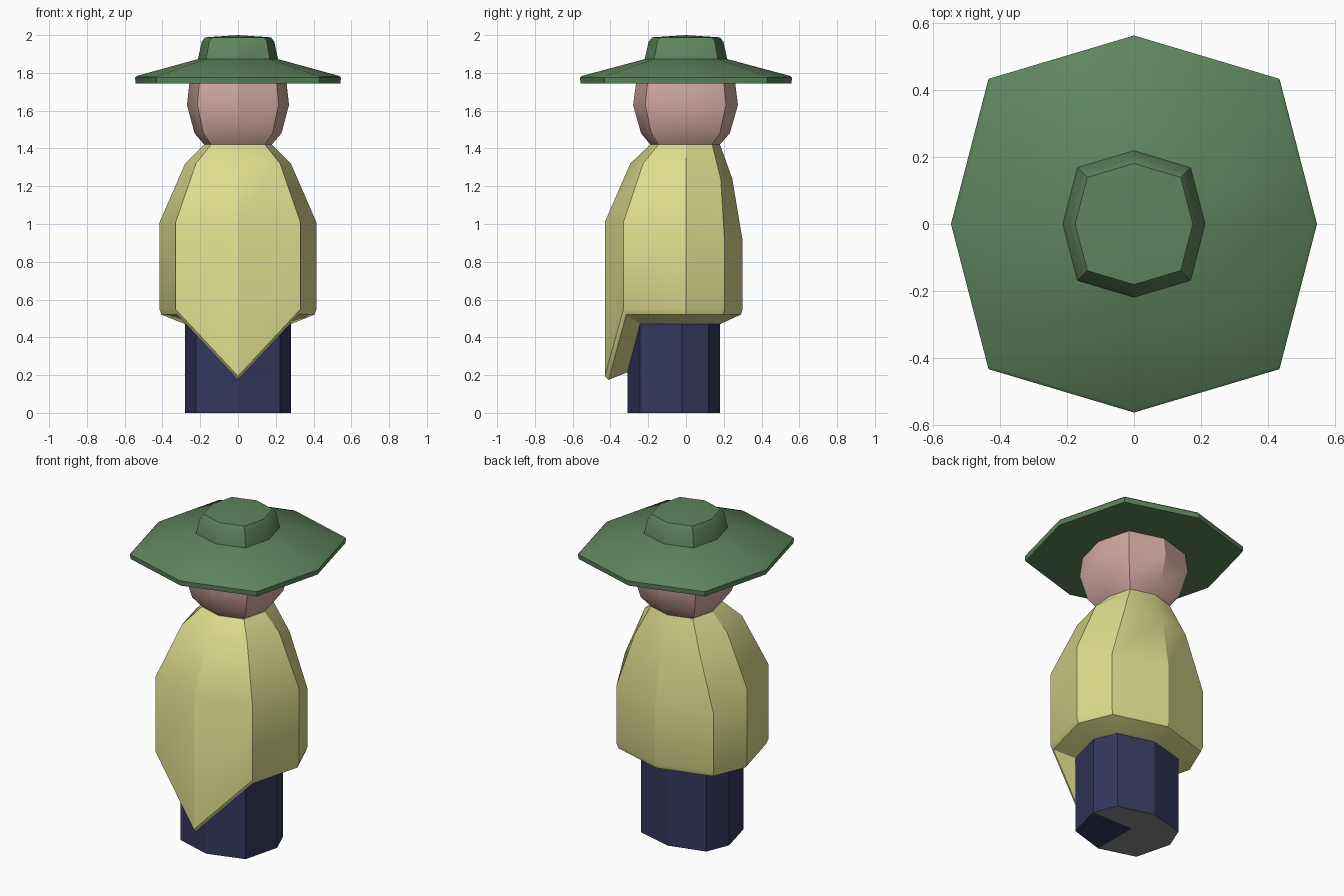
import bpy, bmesh, math

if "Cube" in bpy.data.objects:
    bpy.data.objects.remove(bpy.data.objects["Cube"])


def material(name, rgb):
    m = bpy.data.materials.new(name)
    m.diffuse_color = (*rgb, 1)
    m.use_nodes = True
    m.node_tree.nodes["Principled BSDF"].inputs["Base Color"].default_value = m.diffuse_color
    return m


def ring(x, front, back, z, zf=None, zb=None, ys=0.0, kb=0.77):
    """Eight points: front, then round by +x to the back and on by -x."""
    zf = z if zf is None else zf
    zb = z if zb is None else zb
    dx, df, db = 0.795 * x, ys - 0.77 * front, ys + kb * back
    return [(0, ys - front, zf), (dx, df, z), (x, ys, z), (dx, db, zb),
            (0, ys + back, zb), (-dx, db, zb), (-x, ys, z), (-dx, df, z)]


def loft(name, rings, mats, top=None):
    """Skin rings listed bottom to top; close the ends unless top is an apex height."""
    bm = bmesh.new()
    loops = [[bm.verts.new(p) for p in r] for r in rings]
    for a, b in zip(loops, loops[1:]):
        for i in range(8):
            j = (i + 1) % 8
            bm.faces.new((a[i], a[j], b[j], b[i]))
    if top is None:
        bm.faces.new(loops[-1])
    else:
        apex = bm.verts.new((0, 0, top))
        for i in range(8):
            bm.faces.new((loops[-1][i], loops[-1][(i + 1) % 8], apex))
    low = loops[0]
    if len(mats) > 1:
        # sole: four quads round the middle, one in the body colour
        mid = bm.verts.new((0, low[2].co.y, low[0].co.z))
        for k in range(0, 8, 2):
            f = bm.faces.new((low[(k + 2) % 8], low[k + 1], low[k], mid))
            f.material_index = 0 if k == 0 else 1
    else:
        bm.faces.new(low[::-1])
    bmesh.ops.recalc_face_normals(bm, faces=bm.faces)
    me = bpy.data.meshes.new(name)
    bm.to_mesh(me)
    bm.free()
    for m in mats:
        me.materials.append(m)
    ob = bpy.data.objects.new(name, me)
    bpy.context.collection.objects.link(ob)
    bpy.context.view_layer.objects.active = ob
    ob.select_set(True)
    bpy.ops.object.shade_smooth_by_angle(angle=math.radians(30))
    ob.select_set(False)
    return ob


green = material("hat_green", (0.11, 0.23, 0.11))
skin = material("skin", (0.66, 0.40, 0.37))
yellow = material("cloth_yellow", (0.72, 0.72, 0.27))
navy = material("navy", (0.035, 0.038, 0.11))
grey = material("sole_grey", (0.25, 0.25, 0.25))

# Lower body
loft("lower_body", [ring(0.28, 0.29, 0.20, z, ys=-0.02, kb=0.7) for z in (0, 0.5)],
     [navy, grey])

# Poncho: inner hem, lip, rim, waist, shoulder, neck
loft("poncho", [
    ring(0.28, 0.29, 0.20, 0.47, zf=0.215, ys=-0.02, kb=0.7),
    ring(0.405, 0.41, 0.29, 0.52, zf=0.175, kb=0.68),
    ring(0.415, 0.43, 0.30, 0.548, zf=0.195, kb=0.68),
    ring(0.415, 0.43, 0.30, 1.01, zb=0.91, kb=0.68),
    ring(0.28, 0.295, 0.245, 1.32, zb=1.24, kb=0.75),
    ring(0.18, 0.19, 0.18, 1.42),
], [yellow])

# Head
loft("head", [
    ring(0.17, 0.18, 0.17, 1.41),
    ring(0.23, 0.238, 0.232, 1.48),
    ring(0.27, 0.28, 0.275, 1.63),
    ring(0.257, 0.264, 0.26, 1.75),
], [skin])

# Hat: brim underside, brim edge, slope, crown wall, crown top
hat_profile = [(0.542, 1.745), (0.545, 1.775), (0.535, 1.784),
               (0.212, 1.873), (0.192, 1.965), (0.175, 1.988)]
loft("hat", [ring(r, r * 1.03, r * 1.03, z) for r, z in hat_profile],
     [green], top=2.0)
